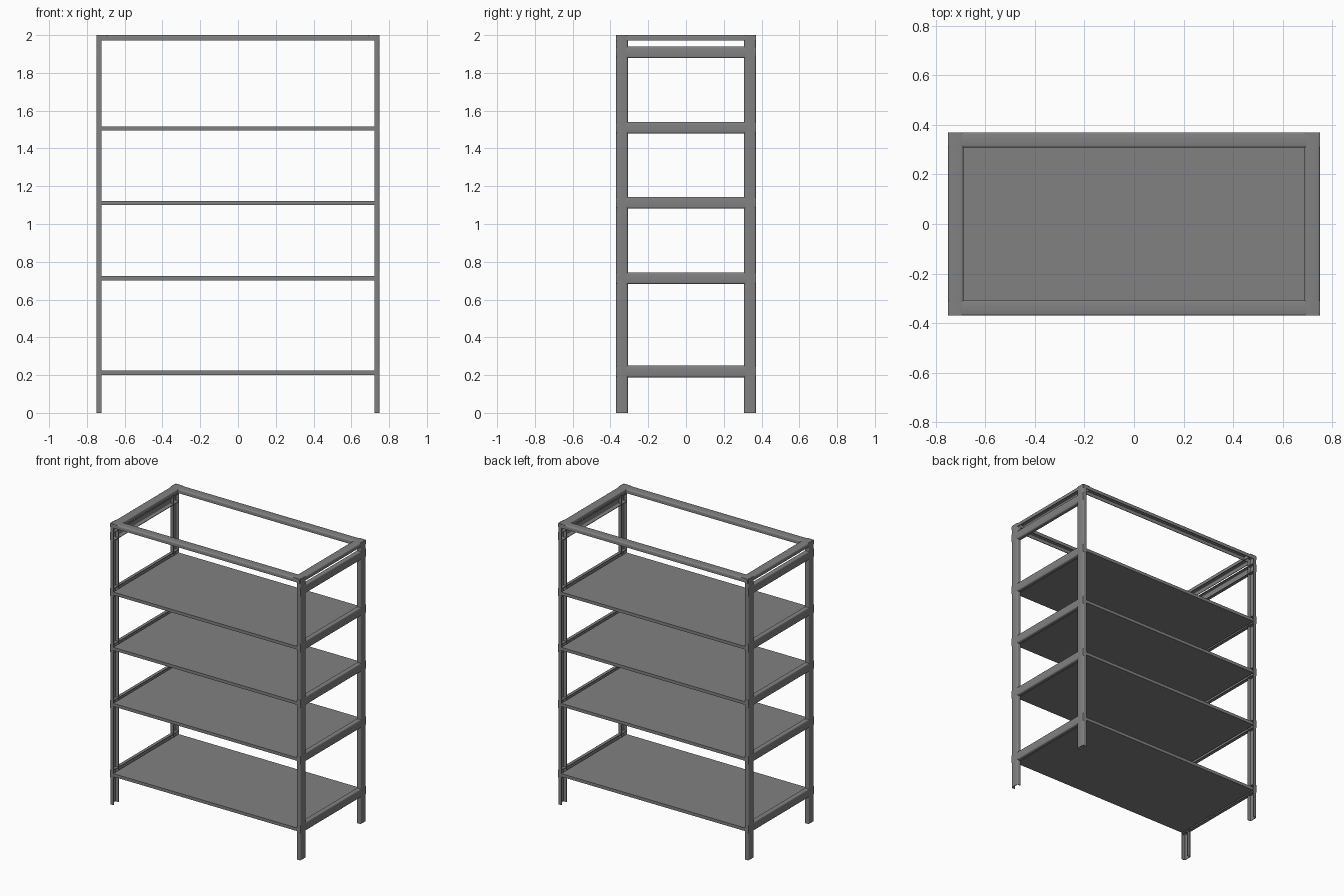
import bpy, bmesh, math
from mathutils import Vector

if "Cube" in bpy.data.objects:
    bpy.data.objects.remove(bpy.data.objects["Cube"])

steel = bpy.data.materials.new("steel grey")
steel.diffuse_color = (0.22, 0.22, 0.22, 1)
steel.use_nodes = True
steel.node_tree.nodes["Principled BSDF"].inputs["Base Color"].default_value = steel.diffuse_color

HX, HY, H = 0.75, 0.37, 2.0      # half width, half depth, height
W, D, T, R = 0.062, 0.028, 0.004, 0.009  # channel width, depth, wall, corner radius


def finish(name, bm):
    bmesh.ops.recalc_face_normals(bm, faces=bm.faces)
    me = bpy.data.meshes.new(name)
    bm.to_mesh(me)
    bm.free()
    me.materials.append(steel)
    ob = bpy.data.objects.new(name, me)
    bpy.context.collection.objects.link(ob)
    bpy.ops.object.select_all(action='DESELECT')
    ob.select_set(True)
    bpy.context.view_layer.objects.active = ob
    bpy.ops.object.shade_smooth_by_angle(angle=math.radians(35))
    return ob


def half_profile(inset, radius):
    """One rounded half of a U, from the flange tip to the web."""
    w = W / 2 - inset
    pts = [(w, D)]
    for i in range(5):
        a = math.radians(22.5 * i)
        pts.append((w - radius + radius * math.cos(a),
                    inset + radius - radius * math.sin(a)))
    return pts


def profile():
    outer = half_profile(0, R)
    inner = half_profile(T, R - T)
    mirror = lambda pts: [(-u, v) for u, v in reversed(pts)]
    return outer + mirror(outer) + list(reversed(inner + mirror(inner)))


def channel(name, start, end, outward):
    """Pressed U channel with its web facing outward, centred on start-end."""
    start, end, o = Vector(start), Vector(end), Vector(outward)
    side = (end - start).normalized().cross(o)
    bm = bmesh.new()
    face = bm.faces.new([bm.verts.new(start + side * u - o * v) for u, v in profile()])
    ext = bmesh.ops.extrude_face_region(bm, geom=[face], use_keep_orig=True)
    verts = [g for g in ext["geom"] if isinstance(g, bmesh.types.BMVert)]
    bmesh.ops.translate(bm, verts=verts, vec=end - start)
    return finish(name, bm)


yc = HY - W / 2
xc = HX - W / 2
shelf_levels = [0.2125, 0.7125, 1.1115, 1.505]

for s, side in ((-1, "left"), (1, "right")):
    # upright posts
    for t, fb in ((-1, "front"), (1, "back")):
        channel(f"{fb}_{side}_post", (s * HX, t * yc, 0), (s * HX, t * yc, H), (s, 0, 0))
    # side rails, including the bare one near the top
    for i, z in enumerate([0.219, 0.713, 1.113, 1.51, 1.909]):
        channel(f"{side}_rail_{i + 1}", (s * HX, -HY, z), (s * HX, HY, z), (s, 0, 0))
    # top frame, side members
    channel(f"top_{side}_beam", (s * xc, -HY, H), (s * xc, HY, H), (0, 0, 1))

# top frame, long members
for t, fb in ((-1, "front"), (1, "back")):
    channel(f"top_{fb}_beam", (-HX + 0.005, t * yc, H), (HX - 0.005, t * yc, H), (0, 0, 1))

# shelf panels
for i, z in enumerate(shelf_levels):
    bm = bmesh.new()
    bmesh.ops.create_cube(bm, size=1)
    bmesh.ops.scale(bm, vec=(2 * (HX - 0.024), 2 * HY - 0.004, 0.022), verts=bm.verts)
    bmesh.ops.translate(bm, vec=(0, 0, z), verts=bm.verts)
    finish(f"shelf_{i + 1}", bm)
